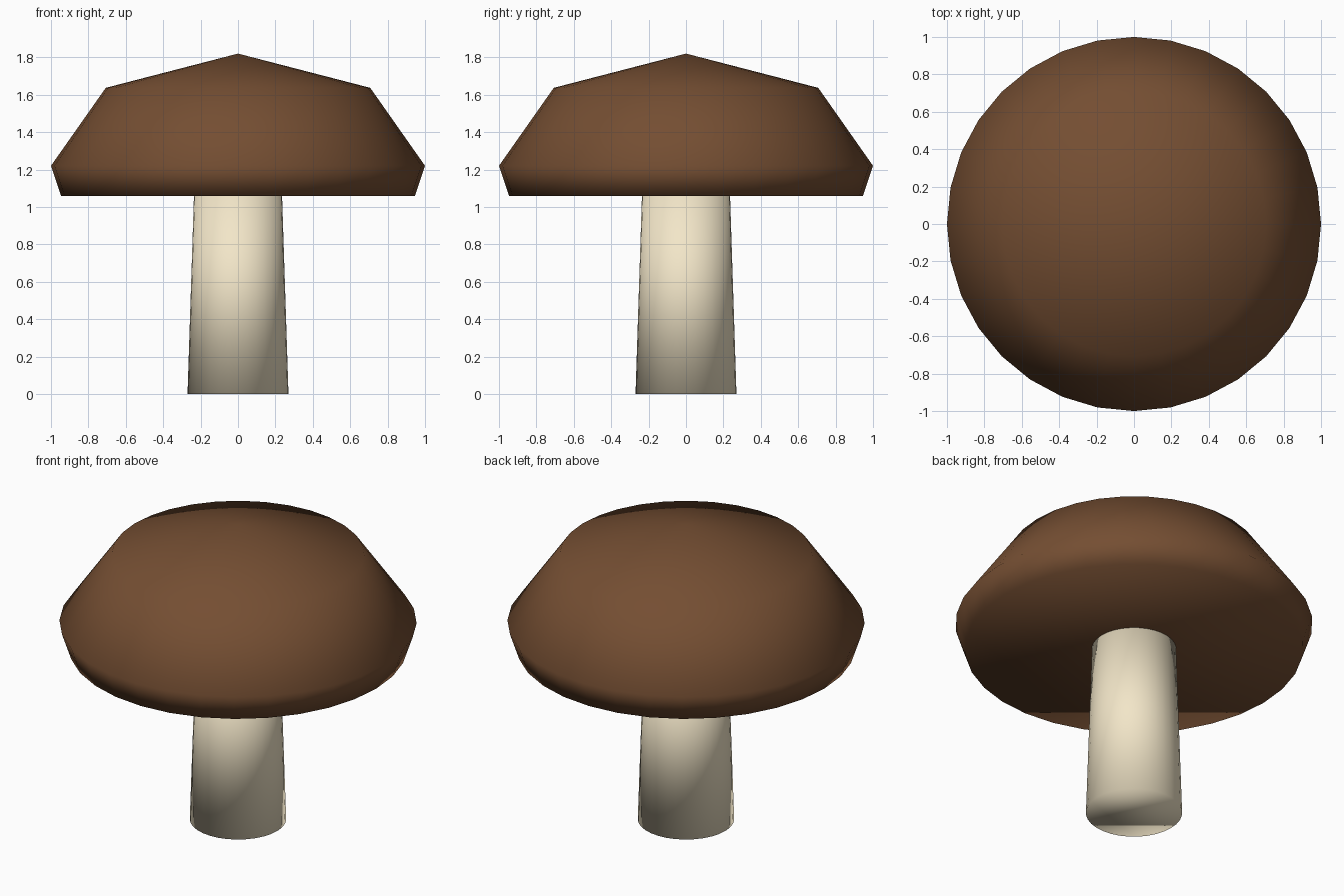
import bpy, bmesh
from math import cos, sin, tau

if "Cube" in bpy.data.objects:
    bpy.data.objects.remove(bpy.data.objects["Cube"])

SIDES = 32


def material(name, rgb):
    mat = bpy.data.materials.new(name)
    mat.diffuse_color = (*rgb, 1)
    mat.use_nodes = True
    mat.node_tree.nodes["Principled BSDF"].inputs["Base Color"].default_value = mat.diffuse_color
    return mat


def lathe(name, profile, mat):
    """Closed solid turned around z; profile runs bottom to top as (radius, z)."""
    bm = bmesh.new()
    rings = []
    for r, z in profile:
        count = SIDES if r > 0 else 1
        rings.append([bm.verts.new((r * cos(tau * i / SIDES), r * sin(tau * i / SIDES), z))
                      for i in range(count)])
    for low, high in zip(rings, rings[1:]):
        for i in range(SIDES):
            j = (i + 1) % SIDES
            if len(high) == 1:
                bm.faces.new((low[i], low[j], high[0]))
            else:
                bm.faces.new((low[i], low[j], high[j], high[i]))
    bm.faces.new(rings[0][::-1])
    if len(rings[-1]) > 1:
        bm.faces.new(rings[-1])
    for f in bm.faces:
        f.smooth = True
    mesh = bpy.data.meshes.new(name)
    bm.to_mesh(mesh)
    bm.free()
    mesh.materials.append(mat)
    obj = bpy.data.objects.new(name, mesh)
    bpy.context.collection.objects.link(obj)
    return obj


# Tapered stem, ending just inside the cap
lathe("stem", [(0.27, 0), (0.235, 1.08)], material("cream", (0.89, 0.79, 0.58)))

# Faceted dome cap with a flat underside
lathe("cap", [(0.946, 1.06), (1.0, 1.22), (0.707, 1.637), (0, 1.82)],
      material("brown", (0.175, 0.076, 0.032)))
